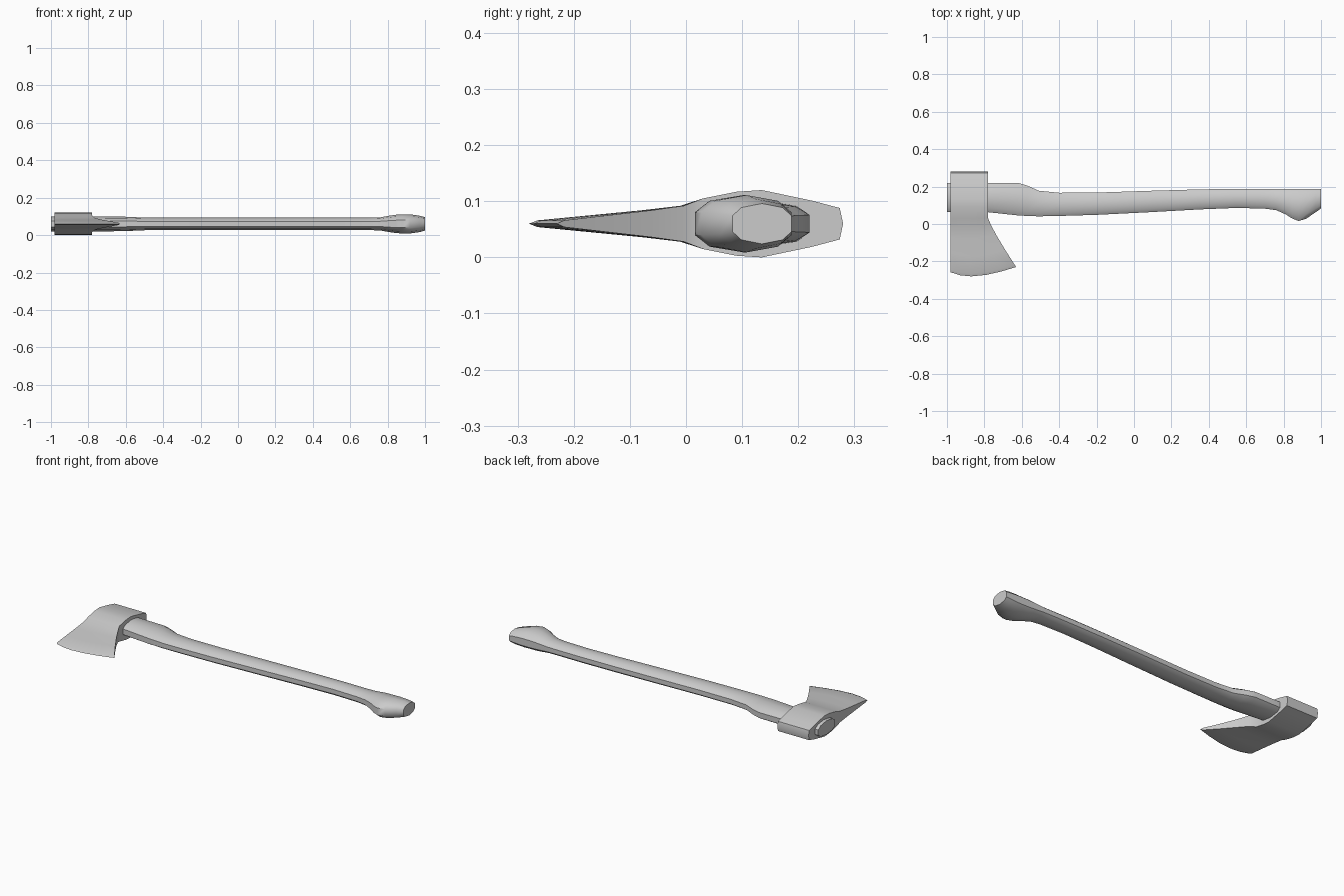
import bpy, bmesh

if "Cube" in bpy.data.objects:
    bpy.data.objects.remove(bpy.data.objects["Cube"])

ZC = 0.06  # height of the axe's plane of symmetry


def interp(table, t):
    """Piecewise linear lookup in an ascending (position, value) table."""
    for (a, va), (b, vb) in zip(table, table[1:]):
        if t <= b:
            return va + (vb - va) * max(0, t - a) / (b - a)
    return table[-1][1]


def loft(name, rings, angle):
    """Skin equal closed rings; cap the ends with strips across the ring."""
    bm = bmesh.new()
    vs = [[bm.verts.new(p) for p in r] for r in rings]
    n = len(rings[0])
    for a, b in zip(vs, vs[1:]):
        for i in range(n):
            j = (i + 1) % n
            bm.faces.new((a[i], a[j], b[j], b[i]))
    for r in (vs[0], vs[-1]):
        for i in range(n // 2):
            quad = (r[i], r[i + 1], r[n - i - 1], r[(n - i) % n])
            bm.faces.new(list(dict.fromkeys(quad)))
    bmesh.ops.recalc_face_normals(bm, faces=bm.faces)
    me = bpy.data.meshes.new(name)
    bm.to_mesh(me)
    bm.free()
    ob = bpy.data.objects.new(name, me)
    bpy.context.collection.objects.link(ob)
    bpy.ops.object.select_all(action='DESELECT')
    ob.select_set(True)
    bpy.context.view_layer.objects.active = ob
    bpy.ops.object.shade_smooth_by_angle(angle=angle)
    return ob


# Handle: ten-sided section swept along x (x, low y, high y, half height)
half = [(0, 1), (0.7, 0.8), (1, 0.4), (1, -0.4), (0.7, -0.8), (0, -1)]
section = half + [(-y, z) for y, z in half[-2:0:-1]]
stations = [
    (-1.0, 0.065, 0.22, 0.040), (-0.78, 0.063, 0.22, 0.040),
    (-0.62, 0.046, 0.22, 0.039), (-0.57, 0.043, 0.205, 0.037),
    (-0.51, 0.041, 0.178, 0.034), (-0.40, 0.043, 0.167, 0.033),
    (-0.20, 0.049, 0.168, 0.033), (0.10, 0.064, 0.178, 0.033),
    (0.35, 0.078, 0.185, 0.033), (0.55, 0.086, 0.188, 0.033),
    (0.70, 0.082, 0.188, 0.033), (0.76, 0.074, 0.188, 0.035),
    (0.81, 0.052, 0.188, 0.044), (0.845, 0.030, 0.188, 0.049),
    (0.88, 0.016, 0.188, 0.051), (0.92, 0.028, 0.188, 0.051),
    (0.97, 0.062, 0.188, 0.044), (1.0, 0.083, 0.188, 0.036),
]
loft("handle",
     [[(x, (lo + hi) / 2 + y * (hi - lo) / 2, ZC + z * h) for y, z in section]
      for x, lo, hi, h in stations], 0.75)

# Axe head: poll and eye (y, half thickness), then a bit flaring to the edge
eye = [(0.28, 0), (0.274, 0.028), (0.225, 0.041), (0.135, 0.060),
       (0.09, 0.057), (0.03, 0.045)]
bit = [(0.0, 0.045), (0.13, 0.032), (0.35, 0.024), (0.65, 0.015),
       (0.95, 0.006), (1.0, 0)]
edge = [(-0.98, -0.258), (-0.93, -0.274), (-0.87, -0.28),
        (-0.79, -0.272), (-0.71, -0.254), (-0.63, -0.23)]
rings = []
for k, (ex, ey) in enumerate(edge):
    x0 = -0.98 + 0.2 * k / (len(edge) - 1)
    pts = [(x0, y, h) for y, h in eye]
    for f in (0.13, 0.35, 0.65, 0.95, 1.0):
        pts.append((x0 + (ex - x0) * f ** 1.15, 0.03 + (ey - 0.03) * f,
                    interp(bit, f)))
    rings.append([(x, y, ZC + h) for x, y, h in pts]
                 + [(x, y, ZC - h) for x, y, h in pts[-2:0:-1]])
loft("axe_head", rings, 0.6)
